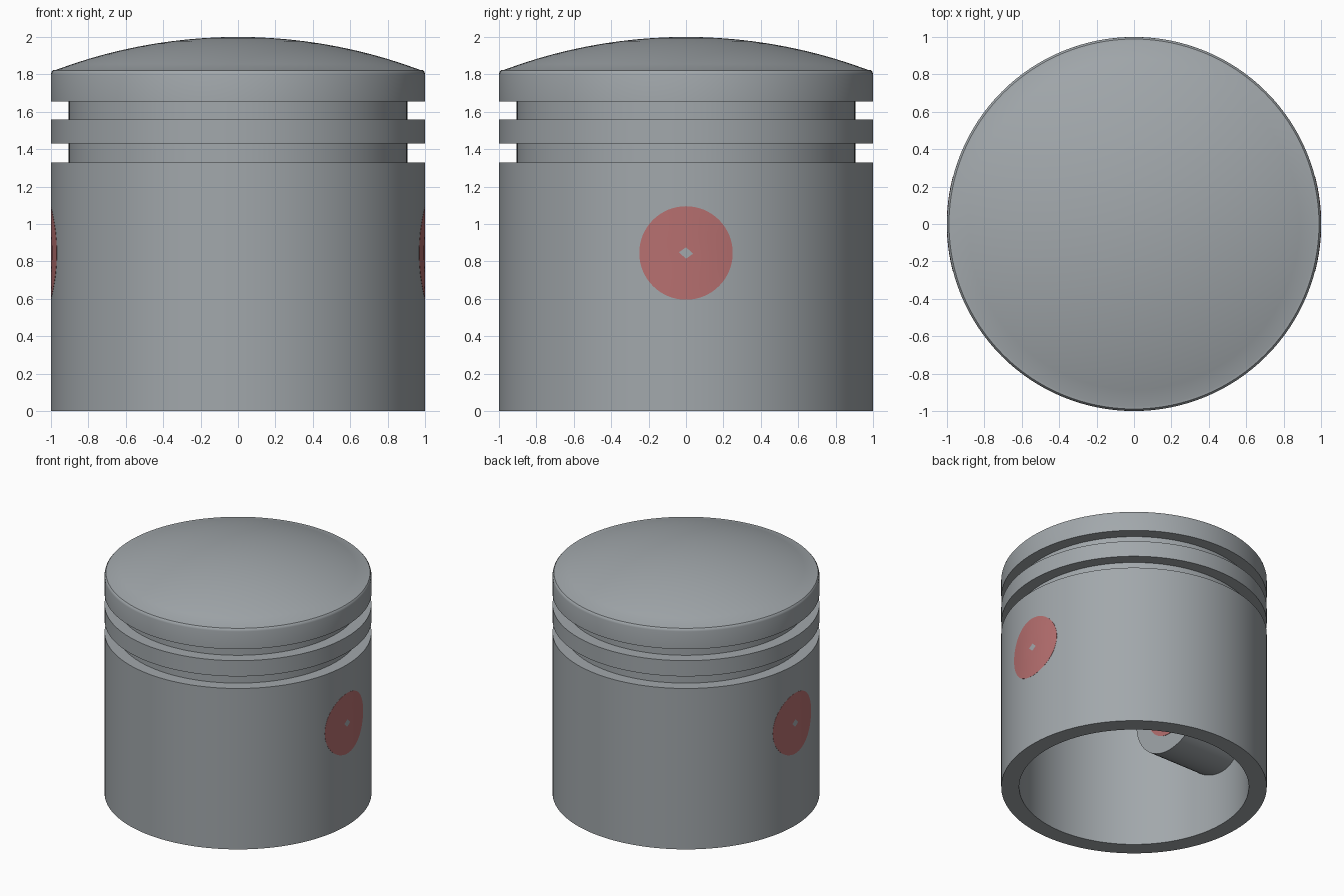
import bpy, bmesh, math

if "Cube" in bpy.data.objects:
    bpy.data.objects.remove(bpy.data.objects["Cube"])

SEG = 128
PIN_Z, PIN_R = 0.845, 0.25
BOSS_R, BOSS_IN, BOSS_OUT = 0.39, 0.35, 0.90


def material(name, rgb):
    m = bpy.data.materials.new(name)
    m.diffuse_color = (*rgb, 1)
    m.use_nodes = True
    m.node_tree.nodes["Principled BSDF"].inputs["Base Color"].default_value = m.diffuse_color
    return m


steel = material("steel grey", (0.36, 0.39, 0.41))
red = material("pin red", (0.47, 0.16, 0.16))


def finish(name, bm, mat):
    bmesh.ops.remove_doubles(bm, verts=bm.verts, dist=1e-5)
    bmesh.ops.recalc_face_normals(bm, faces=bm.faces)
    me = bpy.data.meshes.new(name)
    bm.to_mesh(me)
    bm.free()
    me.materials.append(mat)
    ob = bpy.data.objects.new(name, me)
    bpy.context.collection.objects.link(ob)
    bpy.ops.object.select_all(action='DESELECT')
    ob.select_set(True)
    bpy.context.view_layer.objects.active = ob
    bpy.ops.object.shade_smooth_by_angle(angle=math.radians(30))
    return ob


# Piston body: one revolved profile with hollow, ring grooves and domed crown
profile = [(0, 1.65), (0.865, 1.65), (0.865, 0), (1, 0),
           (1, 1.33), (0.905, 1.33), (0.905, 1.43), (1, 1.43),
           (1, 1.56), (0.905, 1.56), (0.905, 1.655), (1, 1.655),
           (1, 1.80), (0.997, 1.813), (0.989, 1.822)]
DOME_R = 2.78
for i in range(12):
    r = 0.975 * (1 - i / 11)
    profile.append((r, 2 - DOME_R + math.sqrt(DOME_R ** 2 - r * r)))

bm = bmesh.new()
verts = [bm.verts.new((r, 0, z)) for r, z in profile]
edges = [bm.edges.new(pair) for pair in zip(verts, verts[1:])]
bmesh.ops.spin(bm, geom=verts + edges, cent=(0, 0, 0), axis=(0, 0, 1),
               angle=math.tau, steps=SEG)
finish("piston_body", bm, steel)


def x_rod(name, mat, side, x_in, radius, x_out):
    """Rod along x; x_out(y) shapes its outer end."""
    n = 64
    bm = bmesh.new()

    def ring(r, fx):
        pts = []
        for k in range(n):
            a = math.tau * k / n
            y = r * math.cos(a)
            pts.append(bm.verts.new((side * fx(y), y, PIN_Z + r * math.sin(a))))
        return pts

    rings = [ring(radius, lambda y: x_in)]
    rings += [ring(radius * f, x_out) for f in (1, 0.75, 0.5, 0.25)]
    for a, b in zip(rings, rings[1:]):
        for k in range(n):
            j = (k + 1) % n
            bm.faces.new((a[k], a[j], b[j], b[k]))
    bm.faces.new(rings[0])
    bm.faces.new(rings[-1])
    return finish(name, bm, mat)


# Pin bosses inside the skirt, each holding a pin flush with the outer wall
for label, side in (("left", -1), ("right", 1)):
    x_rod(label + "_boss", steel, side, BOSS_IN, BOSS_R, lambda y: BOSS_OUT)
    x_rod(label + "_pin", red, side, BOSS_IN - 0.003, PIN_R,
          lambda y: math.sqrt(1 - y * y) + 0.001)
